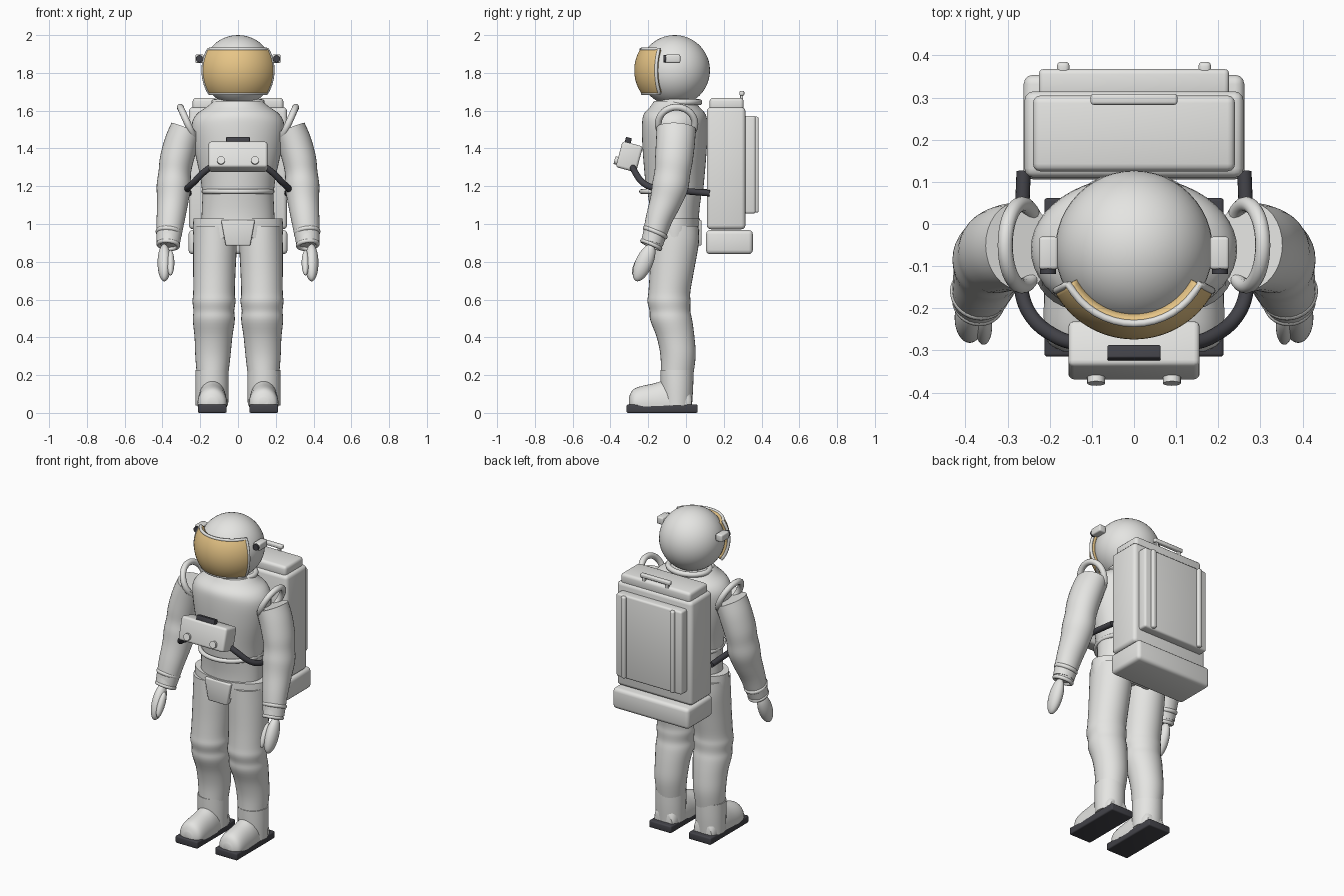
import bpy, bmesh
from math import sin, cos, pi, radians, sqrt
from mathutils import Vector as V, Matrix

cube = bpy.data.objects.get("Cube")
if cube:
    bpy.data.objects.remove(cube, do_unlink=True)


def material(name, rgb, rough):
    m = bpy.data.materials.new(name)
    m.use_nodes = True
    m.diffuse_color = (*rgb, 1)
    shader = next(n for n in m.node_tree.nodes if n.type == 'BSDF_PRINCIPLED')
    shader.inputs["Base Color"].default_value = (*rgb, 1)
    shader.inputs["Roughness"].default_value = rough
    return m


SUIT = material("suit white", (0.78, 0.78, 0.76), 0.6)
GOLD = material("visor gold", (0.8, 0.56, 0.24), 0.4)
DARK = material("dark rubber", (0.055, 0.055, 0.065), 0.6)


def finish(bm, name, mat, mirror=False, angle=40):
    bmesh.ops.recalc_face_normals(bm, faces=bm.faces)
    me = bpy.data.meshes.new(name)
    bm.to_mesh(me)
    bm.free()
    me.materials.append(mat)
    me.shade_smooth()
    me.set_sharp_from_angle(angle=radians(angle))
    ob = bpy.data.objects.new(name, me)
    bpy.context.collection.objects.link(ob)
    if mirror:
        ob.modifiers.new("mirror", 'MIRROR')
    return ob


def box(name, x, y, z, bevel, mat=SUIT, mirror=False, tilt=0, taper=1):
    """Rounded box from its (min, max) spans; taper narrows the bottom in x."""
    lo, hi = V((x[0], y[0], z[0])), V((x[1], y[1], z[1]))
    mid = (lo + hi) / 2
    bm = bmesh.new()
    bmesh.ops.create_cube(bm, size=1)
    for v in bm.verts:
        v.co = V(a * b for a, b in zip(v.co, hi - lo))
        if v.co.z < 0:
            v.co.x *= taper
    bmesh.ops.bevel(bm, geom=bm.edges[:], offset=bevel, segments=3,
                    profile=0.5, affect='EDGES')
    bm.transform(Matrix.Translation(mid) @ Matrix.Rotation(radians(tilt), 4, 'X'))
    return finish(bm, name, mat, mirror)


def ball(name, centre, scale, mat=SUIT, mirror=False, tilt=0, seg=32):
    bm = bmesh.new()
    bmesh.ops.create_uvsphere(bm, u_segments=seg, v_segments=seg // 2, radius=1)
    bm.transform(Matrix.Translation(centre) @ Matrix.Rotation(radians(tilt), 4, 'X')
                 @ Matrix.Diagonal((*scale, 1)))
    return finish(bm, name, mat, mirror)


def drum(name, centre, radius, depth, mat, tilt=90, mirror=True):
    bm = bmesh.new()
    bmesh.ops.create_cone(bm, cap_ends=True, segments=24, radius1=radius,
                          radius2=radius, depth=depth)
    bm.transform(Matrix.Translation(centre) @ Matrix.Rotation(radians(tilt), 4, 'X'))
    return finish(bm, name, mat, mirror)


def refine(rows, steps):
    """Catmull-Rom interpolation of station rows."""
    rows = [V(r) for r in rows]
    out = []
    for i in range(len(rows) - 1):
        b, c = rows[i], rows[i + 1]
        a, d = rows[max(i - 1, 0)], rows[min(i + 2, len(rows) - 1)]
        for k in range(steps):
            t = k / steps
            out.append(b + ((c - a) * t + (2 * a - 5 * b + 4 * c - d) * t ** 2
                            + (3 * b - a - 3 * c + d) * t ** 3) / 2)
    return out + [rows[-1]]


def loft(name, rows, mat=SUIT, mirror=False, ref=None, closed=False, steps=4,
         sides=32, floor=0.0):
    """Skin ellipses (x, y, z, rx, ry); ref turns them square to the path."""
    rows = [V(r) for r in rows] if closed else refine(rows, steps)
    n, bm, rings = len(rows), bmesh.new(), []
    for i, r in enumerate(rows):
        c, u, v = V(r[:3]), V((1, 0, 0)), V((0, 1, 0))
        if ref:
            nxt = rows[(i + 1) % n if closed else min(i + 1, n - 1)]
            prv = rows[i - 1 if closed else max(i - 1, 0)]
            t = (V(nxt[:3]) - V(prv[:3])).normalized()
            u = V(ref).cross(t).normalized()
            v = t.cross(u)
        ring = []
        for k in range(sides):
            a = 2 * pi * k / sides
            p = c + u * r[3] * cos(a) + v * r[4] * sin(a)
            p.z = max(p.z, floor)
            ring.append(bm.verts.new(p))
        rings.append(ring)
    for i in range(n if closed else n - 1):
        a, b = rings[i], rings[(i + 1) % n]
        for k in range(sides):
            j = (k + 1) % sides
            bm.faces.new((a[k], a[j], b[j], b[k]))
    if not closed:
        bm.faces.new(rings[0])
        bm.faces.new(rings[-1])
    return finish(bm, name, mat, mirror)


def hoop(name, centre, axis, rx, ry, thick, mirror=False):
    q = V(axis).to_track_quat('Z', 'Y')
    rows = []
    for k in range(48):
        a = 2 * pi * k / 48
        p = V(centre) + q @ V((rx * cos(a), ry * sin(a), 0))
        rows.append((*p, thick, thick))
    loft(name, rows, mirror=mirror, ref=axis, closed=True, sides=12)


# Helmet, visor and its rim
HEAD = V((0, -0.06, 1.813))
ball("helmet", HEAD, (0.187,) * 3, seg=48)


def visor_point(u, v, radius):
    h, a = -0.005 + 0.117 * v, radians(62) * u
    r = sqrt(radius ** 2 - h * h)
    return HEAD + V((r * sin(a), -r * cos(a), h))


bm = bmesh.new()
bmesh.ops.create_grid(bm, x_segments=32, y_segments=16, size=1)
for v in bm.verts:
    v.co = visor_point(v.co.x, v.co.y, 0.199)
visor = finish(bm, "visor", GOLD)
shell = visor.modifiers.new("thickness", 'SOLIDIFY')
shell.thickness, shell.offset = 0.03, 0
side = [-1 + k / 8 for k in range(16)]
outline = ([(t, 1) for t in side] + [(1, -t) for t in side]
           + [(-t, -1) for t in side] + [(-1, t) for t in side])
loft("visor_rim", [(*visor_point(u, v, 0.209), 0.009, 0.009) for u, v in outline],
     ref=(0, 1, 0), closed=True, sides=10)

# Helmet lamps
box("lamp_housings", (0.18, 0.226), (-0.108, -0.03), (1.853, 1.897), 0.008, mirror=True)
drum("lamp_lenses", (0.204, -0.108, 1.875), 0.019, 0.022, DARK)

# Torso, neck and waist
Y = -0.06
loft("torso", [(0, Y, 1.17, 0.19, 0.15), (0, Y, 1.25, 0.2, 0.158),
               (0, Y, 1.4, 0.232, 0.17), (0, Y, 1.52, 0.245, 0.173),
               (0, Y, 1.58, 0.22, 0.164), (0, Y, 1.62, 0.165, 0.13),
               (0, Y, 1.65, 0.13, 0.11)], sides=48)
hoop("neck_ring", (0, -0.03, 1.645), (0, 0, 1), 0.125, 0.1, 0.016)
hoop("waist_ring", (0, Y, 1.172), (0, 0, 1), 0.18, 0.175, 0.013)
loft("waist", [(0, Y, 0.95, 0.195, 0.13), (0, Y, 1.06, 0.192, 0.13),
               (0, Y, 1.18, 0.186, 0.145)], sides=48)
loft("hips", [(0, Y, 0.925, 0.236, 0.134), (0, Y, 0.98, 0.238, 0.136),
              (0, Y, 1.03, 0.236, 0.134)], sides=48)
box("front_flap", (-0.09, 0.09), (-0.205, -0.16), (0.885, 1.022), 0.008, taper=0.72)
box("back_flap", (-0.09, 0.09), (0.04, 0.083), (0.885, 1.022), 0.008, taper=0.72)

# Legs
loft("legs", [(0.125, -0.06, 0.99, 0.108, 0.125), (0.122, -0.06, 0.9, 0.115, 0.128),
              (0.125, -0.075, 0.75, 0.112, 0.117), (0.127, -0.088, 0.64, 0.11, 0.111),
              (0.127, -0.09, 0.59, 0.114, 0.114), (0.128, -0.085, 0.54, 0.108, 0.108),
              (0.128, -0.078, 0.49, 0.111, 0.111), (0.13, -0.055, 0.4, 0.1, 0.1),
              (0.133, -0.042, 0.3, 0.093, 0.093), (0.135, -0.048, 0.19, 0.082, 0.085)],
     mirror=True)

# Boots
loft("boot_cuffs", [(0.138, -0.048, 0.04, 0.086, 0.08), (0.138, -0.048, 0.14, 0.088, 0.086),
                    (0.138, -0.048, 0.228, 0.087, 0.088)], mirror=True)
loft("boot_feet", [(0.136, 0.03, 0.05, 0.06, 0.05), (0.136, 0, 0.05, 0.074, 0.1),
                   (0.136, -0.1, 0.05, 0.077, 0.122), (0.136, -0.17, 0.05, 0.078, 0.106),
                   (0.136, -0.25, 0.05, 0.077, 0.088), (0.136, -0.285, 0.05, 0.064, 0.068),
                   (0.136, -0.303, 0.05, 0.03, 0.03)],
     mirror=True, ref=(0, 0, 1), floor=0.03)
box("boot_soles", (0.06, 0.213), (-0.315, 0.062), (0, 0.044), 0.008, DARK, mirror=True)

# Arms with shoulder rings
loft("arms", [(0.272, -0.052, 1.505, 0.086, 0.104), (0.3, -0.056, 1.43, 0.09, 0.103),
              (0.325, -0.064, 1.34, 0.089, 0.1), (0.335, -0.072, 1.27, 0.086, 0.095),
              (0.34, -0.084, 1.2, 0.091, 0.096), (0.346, -0.108, 1.12, 0.083, 0.084),
              (0.357, -0.145, 1.02, 0.074, 0.07), (0.37, -0.178, 0.9, 0.062, 0.058)],
     mirror=True, ref=(0, 1, 0))
hoop("shoulder_rings", (0.266, -0.05, 1.53), (0.145, 0, -0.065), 0.097, 0.097, 0.018, True)

# Wrist cuffs and gloves
WRIST = (0.1, -0.4, -0.9)
hoop("upper_wrist_rings", (0.366, -0.163, 0.955), WRIST, 0.058, 0.058, 0.013, True)
hoop("lower_wrist_rings", (0.369, -0.184, 0.89), WRIST, 0.052, 0.052, 0.011, True)
loft("wrist_cuffs", [(0.366, -0.163, 0.955, 0.062, 0.062),
                     (0.369, -0.184, 0.89, 0.058, 0.058)], mirror=True, ref=(0, 1, 0))
ball("mittens", (0.39, -0.222, 0.795), (0.036, 0.046, 0.106), mirror=True, tilt=-24)
ball("thumbs", (0.357, -0.245, 0.795), (0.02, 0.025, 0.075), mirror=True, tilt=-28)

# Chest control box
box("chest_box", (-0.156, 0.156), (-0.356, -0.244), (1.285, 1.427), 0.014, tilt=-15)
box("chest_handle", (-0.063, 0.063), (-0.322, -0.29), (1.425, 1.458), 0.004, DARK, tilt=-15)
drum("chest_knobs", (0.09, -0.366, 1.335), 0.021, 0.026, SUIT, tilt=75)

# Hoses to the backpack
hose = [(0.13, -0.285, 1.31), (0.18, -0.27, 1.275), (0.235, -0.23, 1.22),
        (0.266, -0.165, 1.19), (0.268, -0.05, 1.178), (0.262, 0.125, 1.163)]
loft("hoses", [(*p, 0.017, 0.017) for p in hose], DARK, mirror=True,
     ref=(0, 0, 1), steps=6, sides=16)

# Backpack
box("pack_body", (-0.26, 0.26), (0.11, 0.315), (0.972, 1.618), 0.022)
box("pack_lid", (-0.24, 0.24), (0.125, 0.305), (1.6, 1.668), 0.018)
box("pack_base", (-0.262, 0.262), (0.106, 0.354), (0.84, 0.968), 0.022)
box("pack_panel", (-0.226, 0.226), (0.3, 0.368), (1.055, 1.572), 0.012)
box("pack_rails", (0.153, 0.183), (0.35, 0.385), (1.06, 1.568), 0.01, mirror=True)
box("pack_handle", (-0.103, 0.103), (0.283, 0.309), (1.68, 1.704), 0.007)
box("handle_posts", (0.07, 0.09), (0.287, 0.303), (1.65, 1.69), 0.004, mirror=True)
